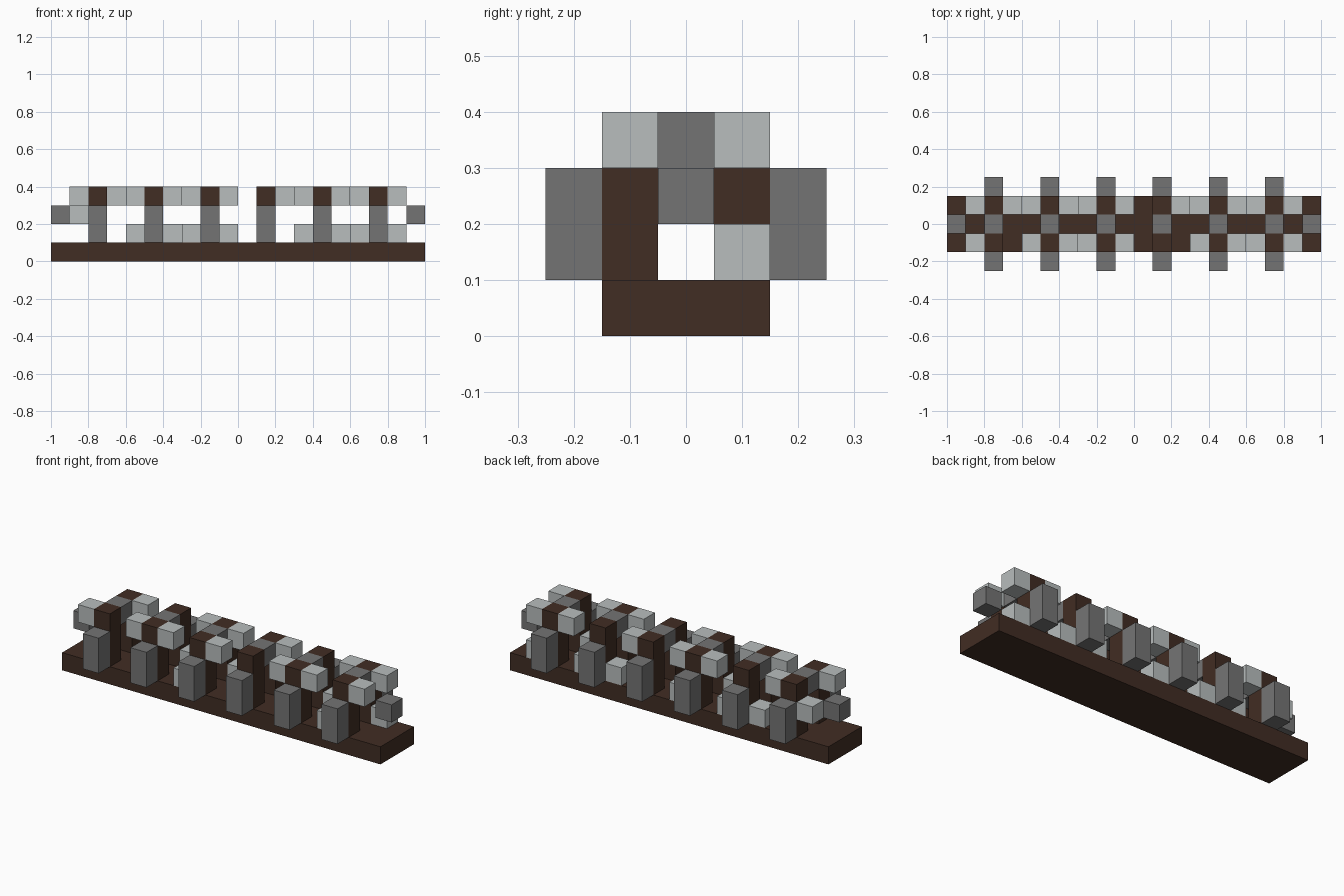
import bpy
import bmesh
from mathutils import Matrix, Vector

if "Cube" in bpy.data.objects:
    bpy.data.objects.remove(bpy.data.objects["Cube"], do_unlink=True)

U = 0.1  # size of one block


def make_material(name, rgb):
    mat = bpy.data.materials.new(name)
    mat.use_nodes = True
    mat.diffuse_color = (*rgb, 1)
    bsdf = mat.node_tree.nodes["Principled BSDF"]
    bsdf.inputs["Base Color"].default_value = (*rgb, 1)
    bsdf.inputs["Roughness"].default_value = 0.9
    return mat


WOOD = make_material("dark_wood", (0.053, 0.026, 0.017))
STONE = make_material("grey_stone", (0.175, 0.175, 0.175))
PALE = make_material("pale_stone", (0.48, 0.51, 0.51))


def block(name, mat, column, row, layer, size=(1, 1, 1)):
    """Box in block units: first column, middle row 0, first layer."""
    size = Vector(size)
    centre = Vector((column - 10 + size.x / 2, row, layer + size.z / 2))
    bm = bmesh.new()
    bmesh.ops.create_cube(bm, size=U)
    bmesh.ops.transform(bm, matrix=Matrix.Diagonal((*size, 1)), verts=bm.verts)
    mesh = bpy.data.meshes.new(name)
    bm.to_mesh(mesh)
    bm.free()
    mesh.materials.append(mat)
    obj = bpy.data.objects.new(name, mesh)
    obj.location = centre * U
    bpy.context.collection.objects.link(obj)


# Plank floor
block("base", WOOD, 0, 0, 0, (20, 3, 1))

# Frames: wooden posts, outer buttresses and a cross beam
for column in range(2, 20, 3):
    for side, row in (("front", -1), ("back", 1)):
        block(f"{side}_post", WOOD, column, row, 1, (1, 1, 3))
        block(f"{side}_buttress", STONE, column, 2 * row, 1, (1, 1, 2))
    block("cross_beam", STONE, column, 0, 3)

# Hanging blocks at both ends
for column in (0, 19):
    block("end_block", STONE, column, 0, 2)

# Pale infill blocks, the same in both halves
for start in (0, 9):
    for column in (4, 6, 9):
        block("front_upper_block", PALE, start + column, -1, 3)
        block("back_lower_block", PALE, start + column, 1, 1)
    for column in (3, 7, 9):
        block("back_upper_block", PALE, start + column, 1, 3)
    block("front_lower_block", PALE, start + 7, -1, 1)

# Odd blocks at the right end
block("front_end_block", PALE, 1, -1, 3)
block("back_end_block", PALE, 1, 1, 2)
